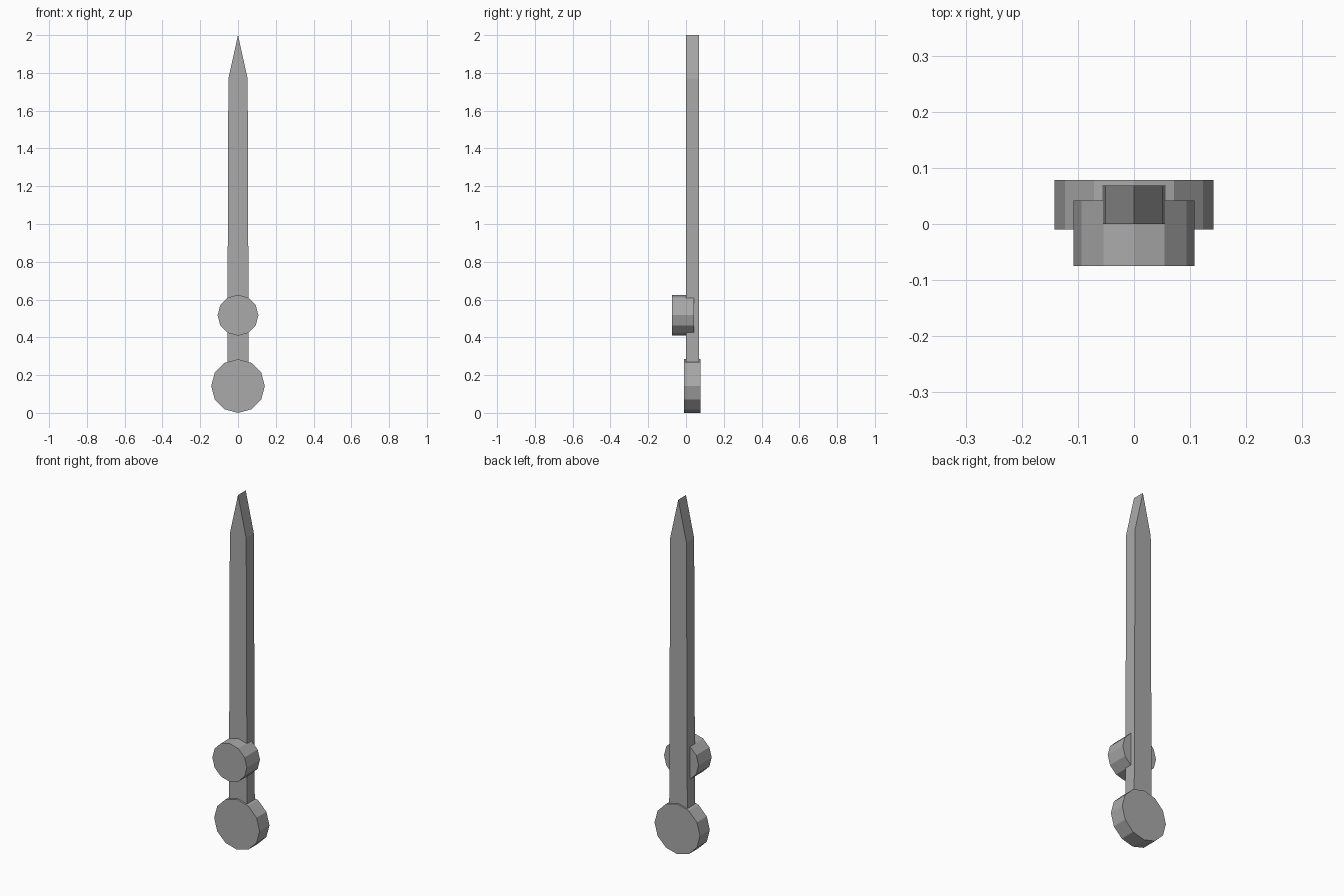
import bpy
import bmesh
import math

cube = bpy.data.objects.get("Cube")
if cube:
    bpy.data.objects.remove(cube, do_unlink=True)

grey = bpy.data.materials.new("plain_grey")
grey.use_nodes = True
grey.diffuse_color = (0.4, 0.4, 0.4, 1)
grey.node_tree.nodes["Principled BSDF"].inputs["Base Color"].default_value = (0.4, 0.4, 0.4, 1)


def plate(name, outline, front, back):
    """Extrude an x-z outline from y = front to y = back."""
    bm = bmesh.new()
    face = bm.faces.new([bm.verts.new((x, front, z)) for x, z in outline])
    ext = bmesh.ops.extrude_face_region(bm, geom=[face])
    verts = [v for v in ext["geom"] if isinstance(v, bmesh.types.BMVert)]
    bmesh.ops.translate(bm, verts=verts, vec=(0, back - front, 0))
    bmesh.ops.recalc_face_normals(bm, faces=bm.faces)
    mesh = bpy.data.meshes.new(name)
    bm.to_mesh(mesh)
    bm.free()
    mesh.materials.append(grey)
    obj = bpy.data.objects.new(name, mesh)
    bpy.context.collection.objects.link(obj)
    return obj


def disc(name, radius, height, front, back, sides=12):
    angles = [math.tau * i / sides for i in range(sides)]
    outline = [(radius * math.cos(a), height + radius * math.sin(a)) for a in angles]
    return plate(name, outline, front, back)


# Long tapering pointer with a sharp tip
half = [(0.057, 0.14), (0.051, 1.77)]
pointer = half + [(0, 2.0)] + [(-x, z) for x, z in reversed(half)]
plate("pointer", pointer, 0.0, 0.069)

# Round weight at the bottom and pivot cap on the front
disc("counterweight", 0.142, 0.142, -0.01, 0.078)
disc("pivot_cap", 0.108, 0.517, -0.075, 0.042)
